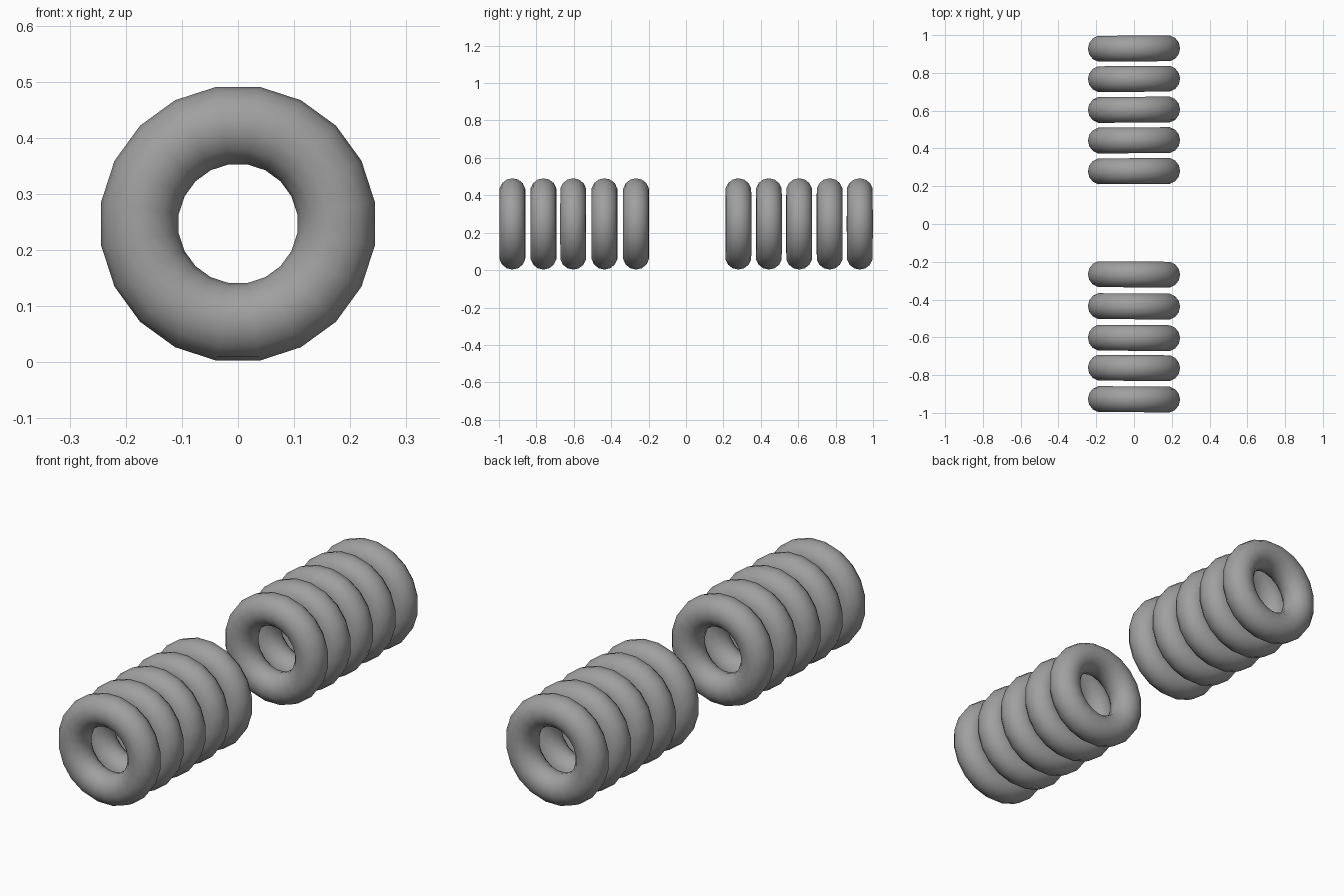
import bpy, math

if "Cube" in bpy.data.objects:
    bpy.data.objects.remove(bpy.data.objects["Cube"])

grey = bpy.data.materials.new("plain_grey")
grey.diffuse_color = (0.35, 0.35, 0.35, 1)
grey.use_nodes = True
grey.node_tree.nodes["Principled BSDF"].inputs["Base Color"].default_value = grey.diffuse_color

MAJOR, MINOR, CENTRE_Z = 0.177, 0.07, 0.247


def ring(name, y, yaw):
    """Upright ring facing along y, flat facet at the top and bottom."""
    bpy.ops.mesh.primitive_torus_add(major_segments=20, minor_segments=14,
                                     major_radius=MAJOR, minor_radius=MINOR)
    ob = bpy.context.object
    ob.name = name
    ob.rotation_euler = (math.pi / 2, math.radians(9), math.radians(yaw))
    ob.location = (0, y, CENTRE_Z)
    ob.data.materials.append(grey)
    bpy.ops.object.shade_smooth()


# Two rows of five rings, each row turned very slightly
rows = {
    "front_ring": ((-0.928, -0.762, -0.603, -0.436, -0.267), -0.4),
    "back_ring": ((0.28, 0.443, 0.605, 0.768, 0.929), 0.4),
}
for label, (positions, yaw) in rows.items():
    for i, y in enumerate(positions):
        ring(f"{label}_{i + 1}", y, yaw)
